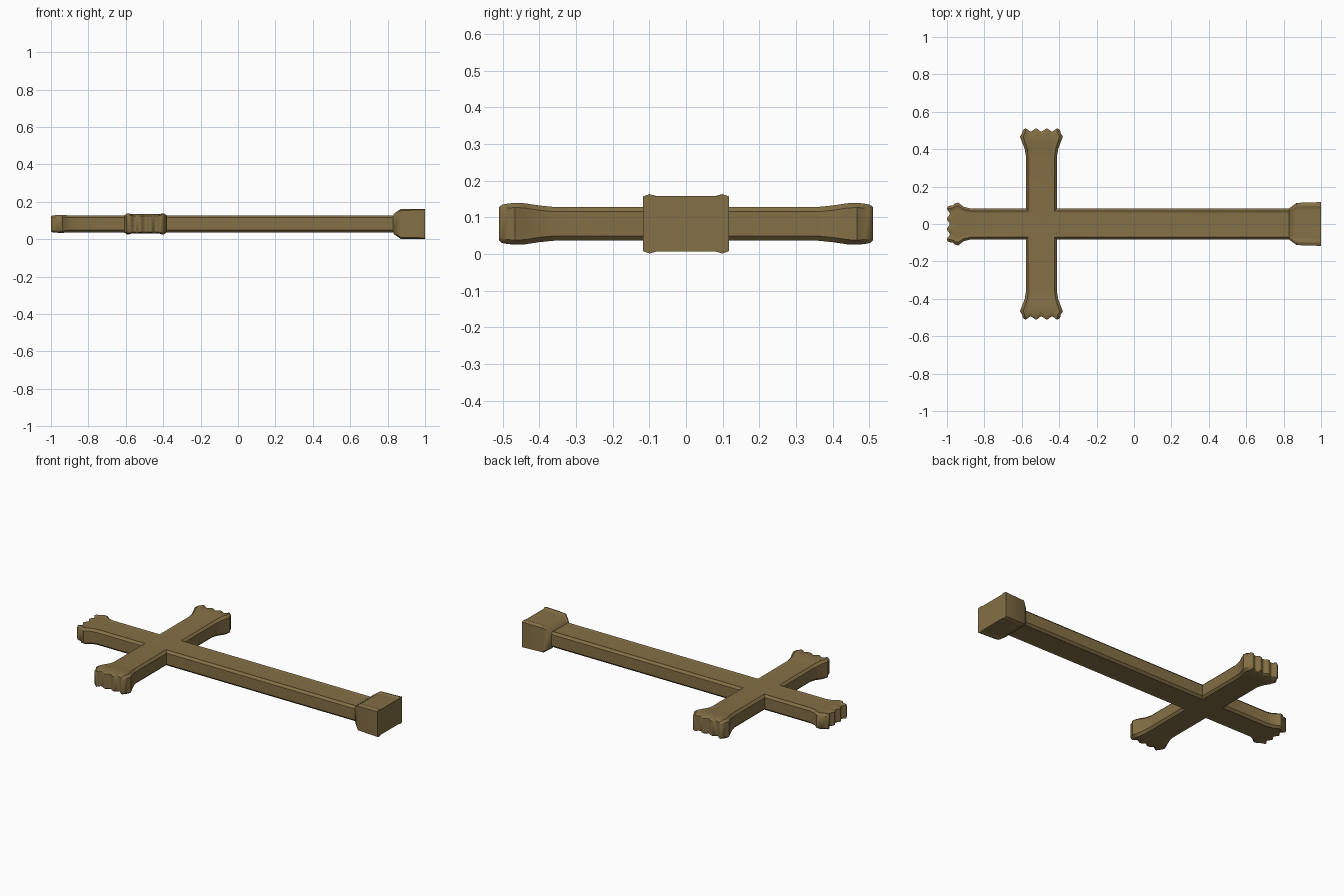
import bpy, bmesh, math

if "Cube" in bpy.data.objects:
    bpy.data.objects.remove(bpy.data.objects["Cube"])

CX, CZ = -0.495, 0.082           # crossing point of the four arms
US = [i / 20 for i in range(-20, 21)]


def top(u, edge, recess):
    """Height factor across an arm: sunken panel, ridge, sloping shoulder."""
    a = abs(u)
    if a <= 0.7:
        return 1 - recess
    if a <= 0.85:
        return 1 - recess * (0.85 - a) / 0.15
    return 1 - (1 - edge) * (a - 0.85) / 0.15


def arm(bm, angle, stations):
    """Loft one arm outward; station = distance, half width, half height,
    shoulder factor, panel recess, scallop depth."""
    c, s = math.cos(angle), math.sin(angle)
    rings = []
    for i, (d, w, h, edge, rec, sc) in enumerate(stations):
        rows = []
        for sign in (1, -1):
            row = []
            for u in US:
                # inner ring is mitred so the four arms meet cleanly
                dist = w * abs(u) if i == 0 else d
                dist -= sc * (0.5 + 0.5 * math.cos(2 * math.pi * u / 0.6))
                v = w * u
                z = CZ + sign * h * top(u, edge, rec)
                row.append(bm.verts.new((CX + dist * c - v * s, dist * s + v * c, z)))
            rows.append(row)
        rings.append(rows[0] + rows[1][::-1])
    n = len(rings[0])
    for a, b in zip(rings, rings[1:]):
        for k in range(n):
            m = (k + 1) % n
            bm.faces.new((a[k], a[m], b[m], b[k]))
    # closed outer end
    e = rings[-1]
    for k in range(len(US) - 1):
        bm.faces.new((e[k], e[k + 1], e[n - 2 - k], e[n - 1 - k]))


bm = bmesh.new()
BAR = (0.083, 0.046, 0.72, 0.07, 0)

# side arms with flared, scalloped ends
side = [(0,) + BAR, (0.36,) + BAR,
        (0.40, 0.089, 0.050, 0.74, 0.07, 0),
        (0.44, 0.104, 0.056, 0.77, 0.08, 0.002),
        (0.468, 0.115, 0.057, 0.78, 0.08, 0.006),
        (0.488, 0.103, 0.055, 0.78, 0.08, 0.013),
        (0.503, 0.100, 0.052, 0.78, 0.07, 0.015),
        (0.510, 0.094, 0.046, 0.78, 0.06, 0.015)]
# shorter flare on the head arm
head = [(0,) + BAR, (0.38,) + BAR,
        (0.415, 0.092, 0.046, 0.74, 0.07, 0),
        (0.445, 0.114, 0.048, 0.78, 0.07, 0.003),
        (0.460, 0.113, 0.048, 0.78, 0.07, 0.006),
        (0.475, 0.100, 0.047, 0.78, 0.07, 0.012),
        (0.498, 0.097, 0.045, 0.78, 0.07, 0.015),
        (0.505, 0.091, 0.041, 0.78, 0.06, 0.015)]
# long shaft ending in a square foot block
shaft = [(0,) + BAR, (1.325,) + BAR,
         (1.33, 0.088, 0.056, 0.85, 0.06, 0),
         (1.365, 0.113, 0.080, 0.90, 0.06, 0),
         (1.495, 0.117, 0.081, 0.92, 0.07, 0)]

arm(bm, math.pi / 2, side)
arm(bm, -math.pi / 2, side)
arm(bm, math.pi, head)
arm(bm, 0, shaft)

bmesh.ops.remove_doubles(bm, verts=bm.verts, dist=0.0003)
bmesh.ops.recalc_face_normals(bm, faces=bm.faces)
mesh = bpy.data.meshes.new("cross")
bm.to_mesh(mesh)
bm.free()

cross = bpy.data.objects.new("cross", mesh)
bpy.context.collection.objects.link(cross)
mat = bpy.data.materials.new("old_brass")
mat.diffuse_color = (0.23, 0.16, 0.06, 1)
mat.use_nodes = True
mat.node_tree.nodes["Principled BSDF"].inputs["Base Color"].default_value = mat.diffuse_color
mesh.materials.append(mat)

bpy.context.view_layer.objects.active = cross
cross.select_set(True)
bpy.ops.object.shade_smooth_by_angle(angle=math.radians(40))
